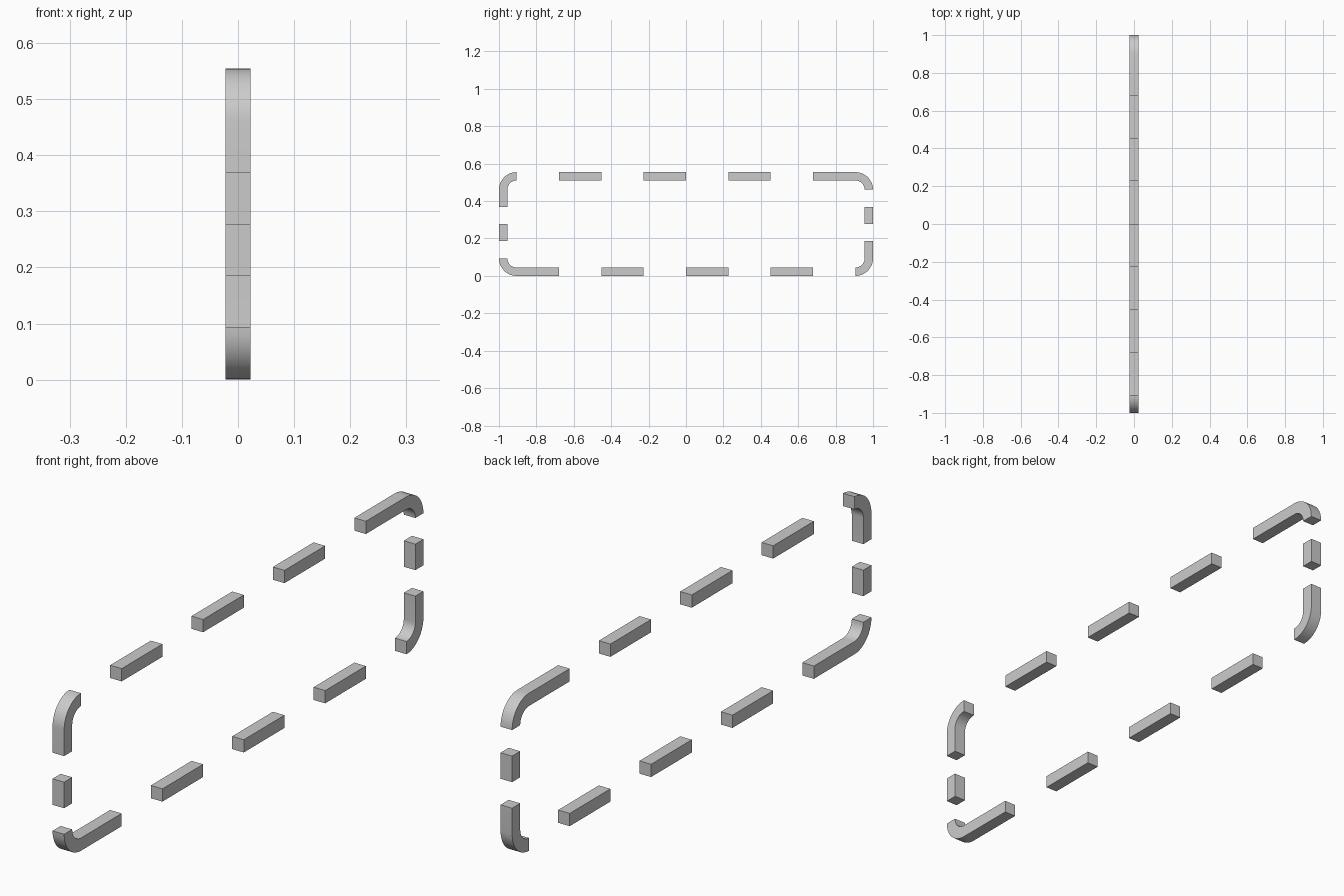
import bpy, bmesh, math

if "Cube" in bpy.data.objects:
    bpy.data.objects.remove(bpy.data.objects["Cube"])

W, H = 1.0, 0.555         # half length in y, full height in z
T, R = 0.045, 0.094       # bar thickness, outer corner radius
DY = (W - R) / 4          # dash length along the long sides
DZ = (H - 2 * R) / 4      # dash length along the short sides
ARC = 10


def bar(name, path):
    """Sweep a square section along (y, z, inward y, inward z) stations."""
    bm = bmesh.new()
    rings = []
    for y, z, ny, nz in path:
        iy, iz = y + ny * T, z + nz * T
        rings.append([bm.verts.new(c) for c in (
            (-T / 2, y, z), (T / 2, y, z), (T / 2, iy, iz), (-T / 2, iy, iz))])
    for a, b in zip(rings, rings[1:]):
        for i in range(4):
            j = (i + 1) % 4
            bm.faces.new((a[i], a[j], b[j], b[i]))
    bm.faces.new(rings[0])
    bm.faces.new(rings[-1])
    bmesh.ops.recalc_face_normals(bm, faces=bm.faces)
    me = bpy.data.meshes.new(name)
    bm.to_mesh(me)
    bm.free()
    ob = bpy.data.objects.new(name, me)
    bpy.context.collection.objects.link(ob)
    bpy.context.view_layer.objects.active = ob
    ob.select_set(True)
    bpy.ops.object.shade_smooth_by_angle(angle=math.radians(30))
    ob.select_set(False)


def arc(sy, sz):
    """Corner stations from the long side round to the short side."""
    cy, cz = sy * (W - R), (H - R if sz > 0 else R)
    pts = []
    for i in range(ARC + 1):
        a = math.pi / 2 * i / ARC
        dy, dz = sy * math.sin(a), sz * math.cos(a)
        pts.append((cy + dy * R, cz + dz * R, -dy, -dz))
    return pts


# Long side dashes
for i in range(3):
    y = -3 * DY + 2 * i * DY
    bar(f"top_dash_{i + 1}", [(y, H, 0, -1), (y + DY, H, 0, -1)])
    bar(f"bottom_dash_{i + 1}", [(-y, 0, 0, 1), (-y - DY, 0, 0, 1)])

# Short side dashes
bar("back_dash", [(W, R + 2 * DZ, -1, 0), (W, R + 3 * DZ, -1, 0)])
bar("front_dash", [(-W, R + DZ, 1, 0), (-W, R + 2 * DZ, 1, 0)])

# Corner dashes, each with one straight leg
bar("top_back_corner", [(3 * DY, H, 0, -1)] + arc(1, 1))
bar("bottom_front_corner", [(-3 * DY, 0, 0, 1)] + arc(-1, -1))
bar("bottom_back_corner", arc(1, -1) + [(W, R + DZ, -1, 0)])
bar("top_front_corner", arc(-1, 1) + [(-W, H - R - DZ, 1, 0)])
